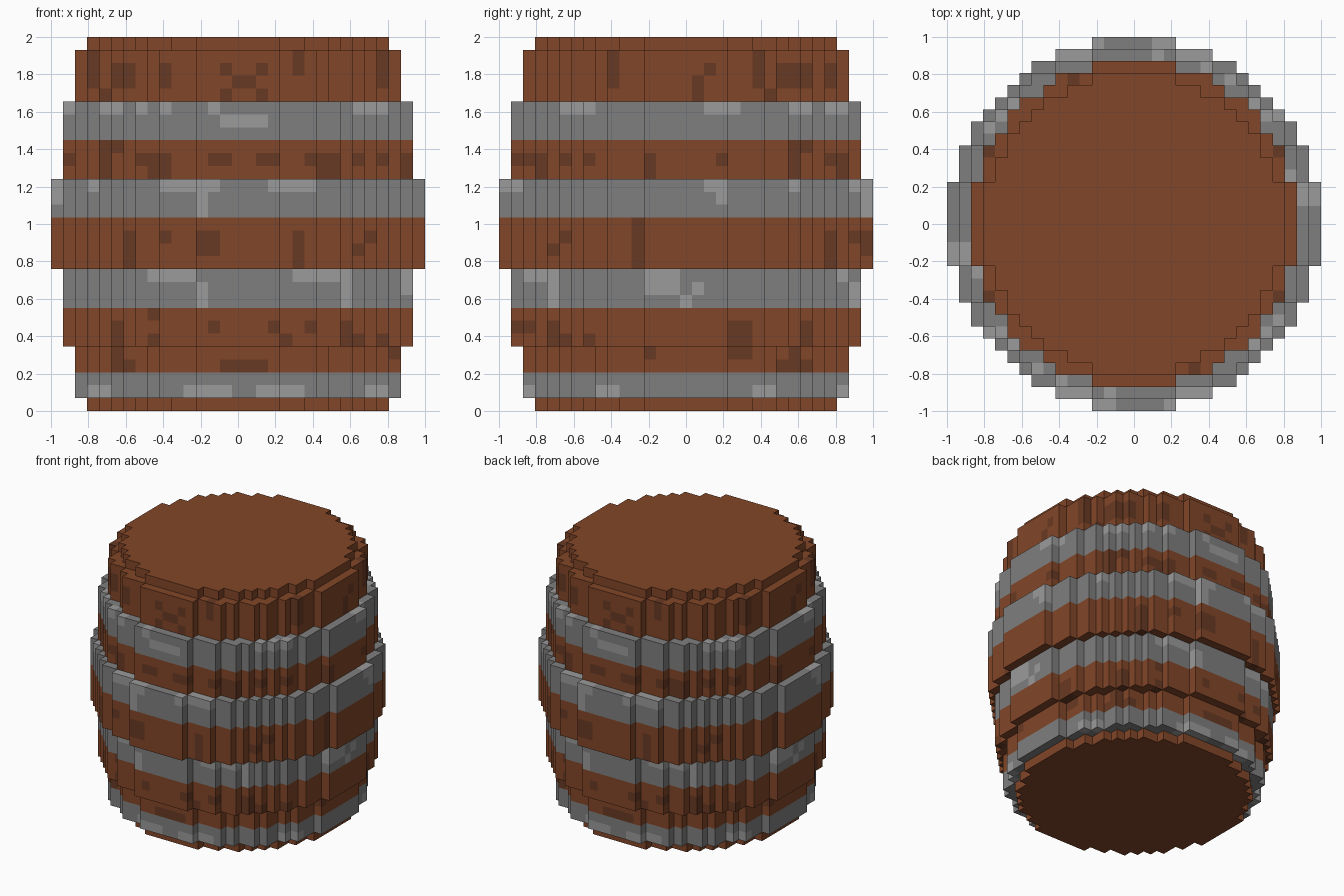
import bpy, bmesh, math

if "Cube" in bpy.data.objects:
    bpy.data.objects.remove(bpy.data.objects["Cube"])

# Voxel cell size: 31 cells across, 29 cells high
SX, SZ = 2 / 31, 2 / 29


def material(name, rgb):
    m = bpy.data.materials.new(name)
    m.diffuse_color = (*rgb, 1)
    m.use_nodes = True
    m.node_tree.nodes["Principled BSDF"].inputs["Base Color"].default_value = m.diffuse_color
    return m


WOOD = material("wood", (0.223, 0.061, 0.021))
DARK = material("dark_wood", (0.141, 0.042, 0.017))
IRON = material("iron", (0.212, 0.212, 0.212))
LIGHT = material("light_iron", (0.328, 0.328, 0.328))

# Bands from the bottom up: name, first layer, end layer, diameter in cells
BANDS = [
    ("bottom_rim", 0, 1, 25), ("hoop_bottom", 1, 3, 27),
    ("staves_bottom", 3, 5, 27), ("staves_lower", 5, 8, 29),
    ("hoop_lower", 8, 11, 29), ("staves_middle", 11, 15, 31),
    ("hoop_middle", 15, 18, 31), ("staves_upper", 18, 21, 29),
    ("hoop_upper", 21, 24, 29), ("staves_top", 24, 28, 27),
    ("top_rim", 28, 29, 25),
]
RADIUS = {k: d / 2 for _, a, b, d in BANDS for k in range(a, b)}

# Worn patches: column, layer, width, height in cells
FRONT_WOOD = [
    (-12, 26, 1, 1), (-10, 25, 1, 2), (-11, 24, 1, 1), (-1, 26, 1, 1),
    (2, 26, 1, 1), (0, 25, 2, 1), (-1, 24, 1, 1), (2, 24, 1, 1),
    (5, 26, 1, 2), (12, 25, 1, 2), (-10, 20, 1, 1), (-8, 19, 3, 1),
    (-7, 18, 2, 1), (-14, 19, 1, 1), (-2, 19, 2, 1), (2, 19, 2, 1),
    (7, 18, 2, 2), (12, 19, 1, 1), (14, 18, 1, 2), (-9, 11, 1, 3),
    (-6, 13, 1, 1), (-3, 12, 2, 2), (5, 11, 1, 3), (11, 13, 1, 1),
    (10, 12, 1, 1), (-10, 5, 1, 2), (-7, 5, 1, 1), (-7, 7, 1, 1),
    (-2, 6, 1, 1), (3, 6, 1, 1), (4, 5, 1, 1), (9, 5, 1, 2),
    (12, 5, 1, 1), (-10, 4, 1, 1), (-1, 3, 4, 1), (13, 4, 1, 1),
]
FRONT_IRON = [
    (-11, 23, 2, 1), (-2, 23, 1, 1), (-1, 22, 4, 1), (10, 23, 3, 1),
    (-15, 16, 1, 2), (-6, 17, 5, 1), (-3, 15, 1, 2), (3, 17, 4, 1),
    (-7, 10, 4, 1), (5, 10, 5, 1), (9, 8, 1, 2), (14, 9, 1, 2),
    (-12, 1, 2, 1), (-4, 1, 4, 1), (2, 1, 4, 1), (11, 1, 2, 1),
]
SIDE_PATCHES = [
    (-6, 25, 1, 3), (2, 26, 1, 1), (1, 24, 1, 2), (6, 25, 1, 3),
    (8, 25, 1, 2), (10, 25, 1, 2), (12, 25, 1, 2), (-10, 23, 3, 1),
    (2, 23, 3, 1), (12, 23, 2, 1), (-13, 19, 1, 1), (-10, 19, 1, 1),
    (-3, 18, 1, 2), (9, 18, 1, 3), (13, 19, 1, 1), (-15, 17, 2, 1),
    (2, 17, 1, 1), (3, 16, 1, 1), (9, 17, 1, 1), (14, 17, 2, 1),
    (-4, 11, 1, 4), (-11, 12, 1, 1), (-13, 10, 3, 1), (-11, 8, 1, 2),
    (-3, 9, 3, 2), (0, 8, 1, 1), (1, 9, 1, 1), (14, 8, 1, 2),
    (-13, 6, 1, 1), (-10, 5, 1, 1), (4, 5, 2, 2), (4, 4, 2, 1),
    (8, 3, 3, 1), (-13, 1, 1, 1), (-7, 1, 2, 1),
]

# Map the patches to surface cells, repeated half a turn round
worn = set()
for patches, side in ((FRONT_WOOD + FRONT_IRON, 0), (SIDE_PATCHES, 1)):
    for c, layer, w, h in patches:
        for i in range(c, c + w):
            for k in range(layer, layer + h):
                if abs(i) < RADIUS[k]:
                    depth = int(math.sqrt(RADIUS[k] ** 2 - i * i))
                    x, y = (depth, i) if side else (i, -depth)
                    worn |= {(x, y, k), (-x, -y, k)}


def solid(x, y, k):
    return k in RADIUS and x * x + y * y <= RADIUS[k] ** 2


def build_band(name, start, end, diameter):
    """One stepped drum of cells, keeping only the exposed faces."""
    bm = bmesh.new()
    n = diameter // 2
    for k in range(start, end):
        for x in range(-n, n + 1):
            for y in range(-n, n + 1):
                if not solid(x, y, k):
                    continue
                for axis in range(3):
                    for s in (-1, 1):
                        near = [x, y, k]
                        near[axis] += s
                        if solid(*near):
                            continue
                        quad = []
                        for u, v in ((-1, -1), (1, -1), (1, 1), (-1, 1)):
                            p = [0, 0, 0]
                            p[axis] = s
                            p[(axis + 1) % 3] = u
                            p[(axis + 2) % 3] = v
                            quad.append(bm.verts.new((
                                (x + p[0] / 2) * SX, (y + p[1] / 2) * SX,
                                (k + 0.5 + p[2] / 2) * SZ)))
                        face = bm.faces.new(quad if s > 0 else quad[::-1])
                        face.material_index = int((x, y, k) in worn)
    bmesh.ops.remove_doubles(bm, verts=bm.verts, dist=0.001)
    mesh = bpy.data.meshes.new(name)
    bm.to_mesh(mesh)
    bm.free()
    for m in (IRON, LIGHT) if name.startswith("hoop") else (WOOD, DARK):
        mesh.materials.append(m)
    bpy.context.collection.objects.link(bpy.data.objects.new(name, mesh))


for band in BANDS:
    build_band(*band)
